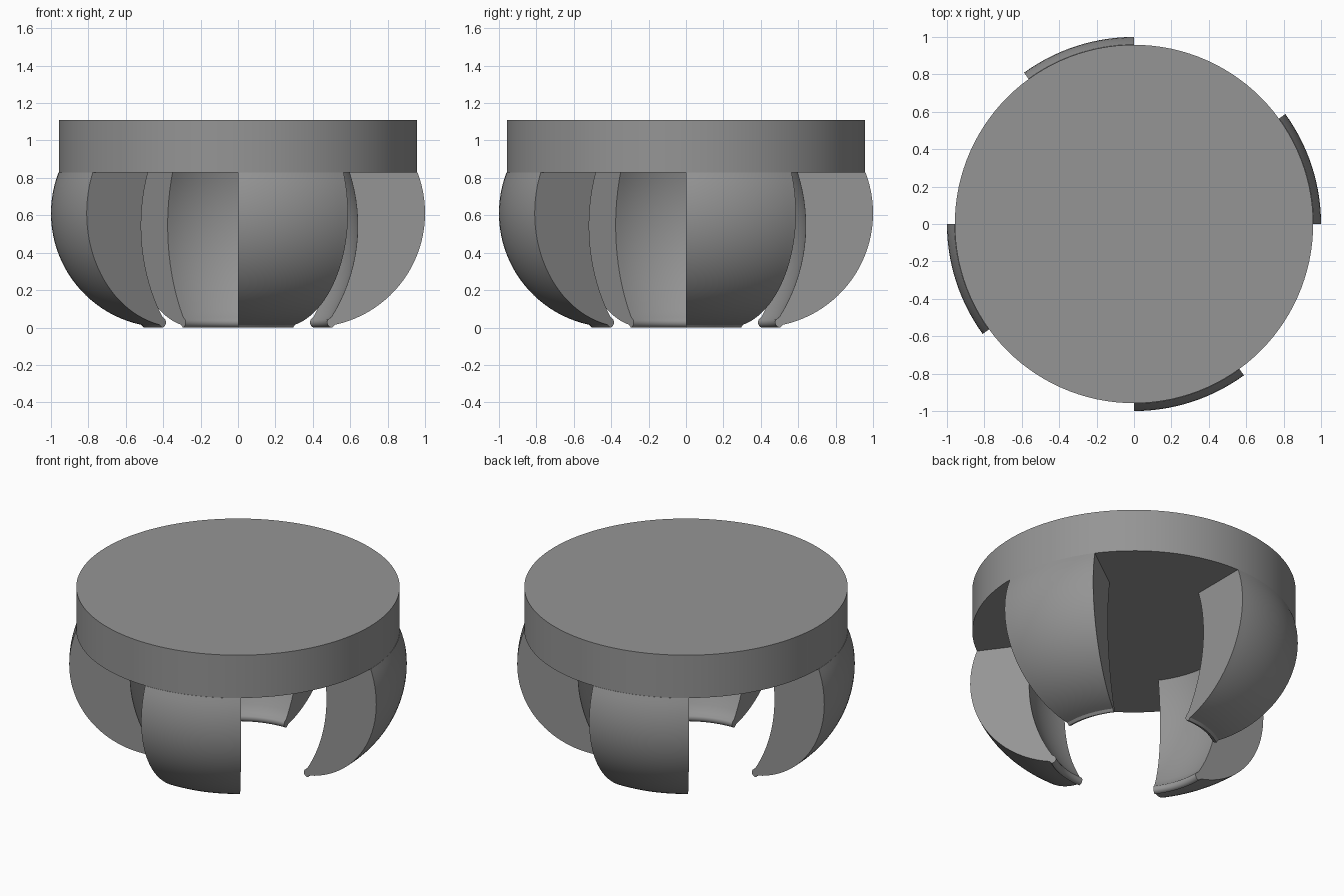
import bpy, bmesh, math

if "Cube" in bpy.data.objects:
    bpy.data.objects.remove(bpy.data.objects["Cube"])

grey = bpy.data.materials.new("plain grey")
grey.diffuse_color = (0.3, 0.3, 0.3, 1)
grey.use_nodes = True
grey.node_tree.nodes["Principled BSDF"].inputs["Base Color"].default_value = grey.diffuse_color


def finish(name, bm):
    bmesh.ops.recalc_face_normals(bm, faces=bm.faces)
    mesh = bpy.data.meshes.new(name)
    bm.to_mesh(mesh)
    bm.free()
    mesh.materials.append(grey)
    obj = bpy.data.objects.new(name, mesh)
    bpy.context.collection.objects.link(obj)
    bpy.ops.object.select_all(action='DESELECT')
    obj.select_set(True)
    bpy.context.view_layer.objects.active = obj
    bpy.ops.object.shade_smooth_by_angle(angle=math.radians(30))
    return obj


def arc(cx, cz, r, a0, a1, n):
    """Points (radius, height) on an arc, angles in degrees."""
    angles = [math.radians(a0 + (a1 - a0) * i / n) for i in range(n + 1)]
    return [(cx + r * math.cos(a), cz + r * math.sin(a)) for a in angles]


# Round top plate
bm = bmesh.new()
bmesh.ops.create_cone(bm, cap_ends=True, segments=120, radius1=0.958, radius2=0.958, depth=0.28)
bmesh.ops.translate(bm, verts=bm.verts, vec=(0, 0, 0.97))
finish("top_plate", bm)

# Claw cross-section: bulging outside, rounded tip, gently curved inside
outside = arc(0.39, 0.611, 0.61, 21, -78, 28)
tip = arc(0.503, 0.027, 0.027, -90, -215, 6)
inside = arc(-0.28, 0.545, 0.92, -32, 18, 16)
profile = outside + tip + inside
profile[0] = (profile[0][0], 0.83)
profile[-1] = (profile[-1][0], 0.83)

# Four claws, each a 36 degree sweep of the section
SWEEP, STEPS = 36, 14
for k in range(4):
    bm = bmesh.new()
    rings = []
    for s in range(STEPS + 1):
        a = math.radians(90 * k + SWEEP * s / STEPS)
        rings.append([bm.verts.new((r * math.cos(a), r * math.sin(a), max(z, 0)))
                      for r, z in profile])
    n = len(profile)
    for lo, hi in zip(rings, rings[1:]):
        for i in range(n):
            j = (i + 1) % n
            bm.faces.new((lo[i], lo[j], hi[j], hi[i]))
    bm.faces.new(rings[0])
    bm.faces.new(rings[-1])
    finish(f"claw_{k + 1}", bm)
